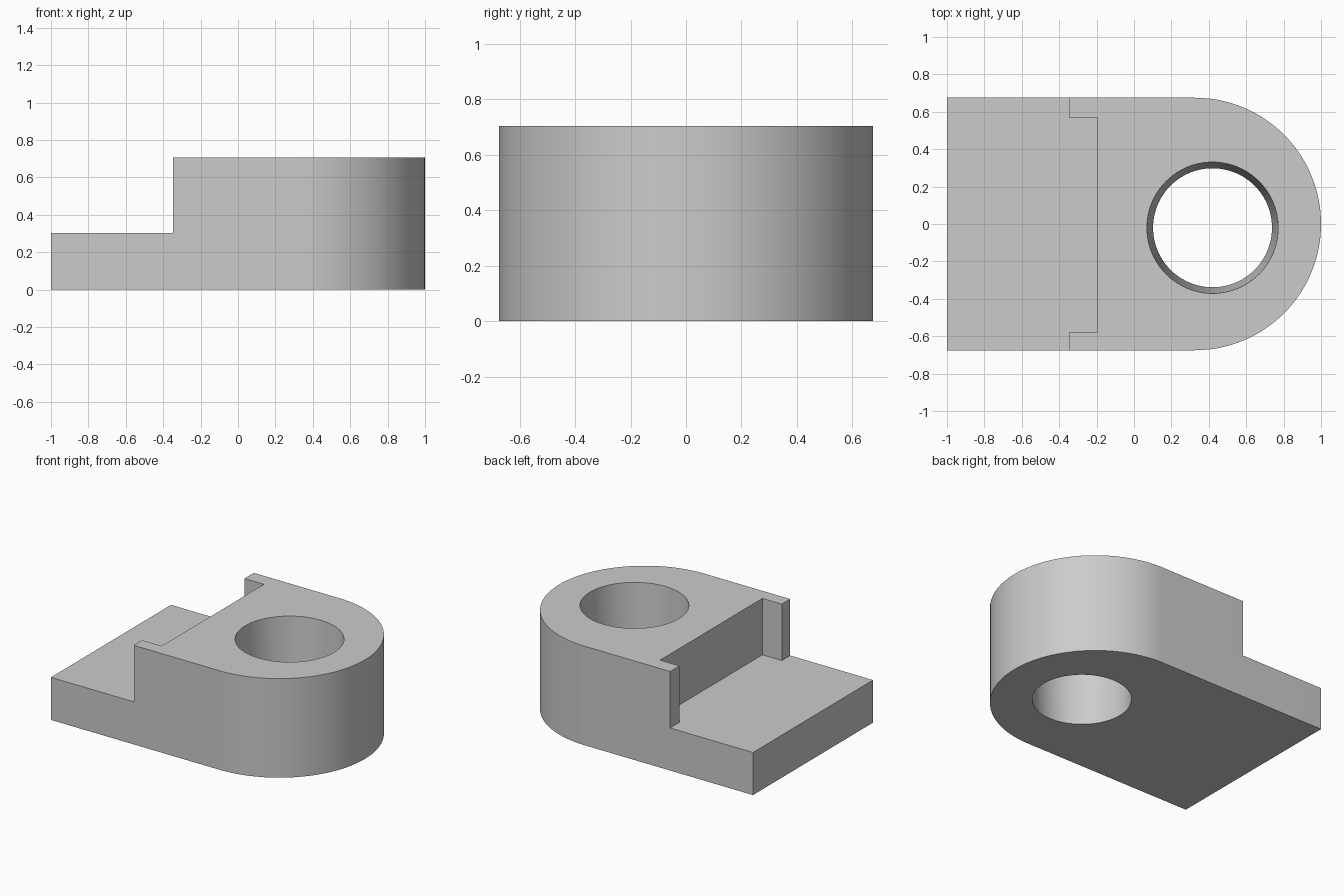
import bpy
import bmesh
from math import cos, sin, pi, radians

default = bpy.data.objects.get("Cube")
if default:
    bpy.data.objects.remove(default, do_unlink=True)

HEIGHT, STEP = 0.705, 0.303
HALF = 0.675

grey = bpy.data.materials.new("plain grey")
grey.use_nodes = True
colour = (0.6, 0.6, 0.6, 1)
grey.diffuse_color = colour
grey.node_tree.nodes["Principled BSDF"].inputs["Base Color"].default_value = colour


def prism(name, outline, bottom, top):
    """Extrude a flat outline between two heights."""
    bm = bmesh.new()
    base = bm.faces.new([bm.verts.new((x, y, bottom)) for x, y in outline])
    out = bmesh.ops.extrude_face_region(bm, geom=[base], use_keep_orig=True)
    verts = [v for v in out["geom"] if isinstance(v, bmesh.types.BMVert)]
    bmesh.ops.translate(bm, verts=verts, vec=(0, 0, top - bottom))
    bmesh.ops.recalc_face_normals(bm, faces=bm.faces)
    mesh = bpy.data.meshes.new(name)
    bm.to_mesh(mesh)
    bm.free()
    mesh.materials.append(grey)
    obj = bpy.data.objects.new(name, mesh)
    bpy.context.collection.objects.link(obj)
    return obj


def select(obj):
    bpy.ops.object.select_all(action="DESELECT")
    obj.select_set(True)
    bpy.context.view_layer.objects.active = obj


def cut(obj, cutter):
    """Subtract the cutter, then discard it."""
    cutter.hide_render = True
    mod = obj.modifiers.new("cut", "BOOLEAN")
    mod.operation = "DIFFERENCE"
    mod.solver = "EXACT"
    mod.object = cutter
    select(obj)
    bpy.ops.object.modifier_apply(modifier=mod.name)
    bpy.data.objects.remove(cutter, do_unlink=True)


# Block with one rounded end
segments = 64
angles = [-pi / 2 + pi * i / segments for i in range(segments + 1)]
outline = [(-1, -HALF)]
outline += [(1 - HALF + HALF * cos(a), HALF * sin(a)) for a in angles]
outline.append((-1, HALF))
block = prism("bracket_block", outline, 0, HEIGHT)

# Low step with a recess between two thin side lips
lip, recess = -0.348, -0.195
step = [(-2, -1), (lip, -1), (lip, -0.58), (recess, -0.58),
        (recess, 0.57), (lip, 0.57), (lip, 1), (-2, 1)]
cut(block, prism("step_cutter", step, STEP, 1))

# Tapered bore, wider at the top
top_r, bottom_r, extra = 0.351, 0.318, 0.1
slope = (top_r - bottom_r) / HEIGHT
bpy.ops.mesh.primitive_cone_add(
    vertices=96, radius1=bottom_r - slope * extra, radius2=top_r + slope * extra,
    depth=HEIGHT + 2 * extra, location=(0.42, -0.02, HEIGHT / 2))
bore = bpy.context.object
bore.name = "bore_cutter"
bore.data.materials.append(grey)
cut(block, bore)

select(block)
bpy.ops.object.shade_smooth_by_angle(angle=radians(30))
